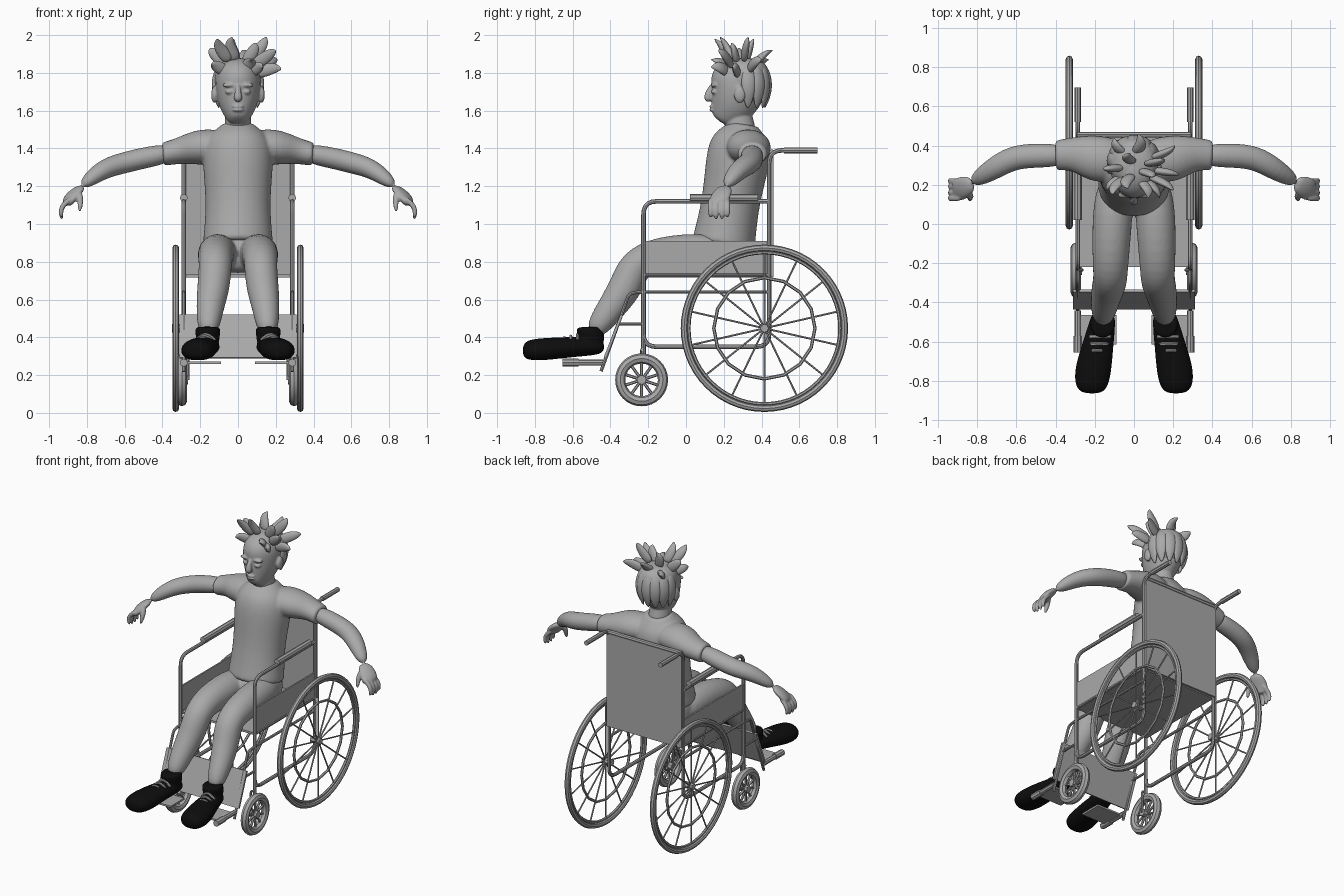
import bpy, bmesh, math
from mathutils import Vector, Matrix

if "Cube" in bpy.data.objects:
    bpy.data.objects.remove(bpy.data.objects["Cube"], do_unlink=True)

X, Y, Z = Vector((1, 0, 0)), Vector((0, 1, 0)), Vector((0, 0, 1))


def material(name, value):
    mat = bpy.data.materials.new(name)
    mat.use_nodes = True
    colour = (value, value, value, 1)
    mat.diffuse_color = colour
    mat.node_tree.nodes["Principled BSDF"].inputs["Base Color"].default_value = colour
    return mat


GREY = material("mid grey", .4)
BLACK = material("shoe black", .004)
LACE = material("lace grey", .5)


def loft(bm, stations, ref, flat=1, sides=12):
    """Skin elliptical rings (x, y, z, radius) along a path."""
    points = [Vector(station[:3]) for station in stations]
    last, rings = len(points) - 1, []
    for i, station in enumerate(stations):
        along = (points[min(i + 1, last)] - points[max(i - 1, 0)]).normalized()
        side = ref.cross(along).normalized()
        up = along.cross(side) * flat
        ring = []
        for j in range(sides):
            angle = math.tau * j / sides
            offset = side * math.cos(angle) + up * math.sin(angle)
            ring.append(bm.verts.new(points[i] + offset * station[3]))
        rings.append(ring)
    for low, high in zip(rings, rings[1:]):
        for j in range(sides):
            k = (j + 1) % sides
            bm.faces.new((low[j], low[k], high[k], high[j]))
    bm.faces.new(rings[0][::-1])
    bm.faces.new(rings[-1])


def column(bm, profile, flat, sides=16):
    """Upright form on the centre line from (y, z, radius) rings."""
    loft(bm, [(0, y, z, radius) for y, z, radius in profile], Y, flat, sides)


def tube(bm, corners, radius, bend=0, ref=X, sides=8):
    """Round tube through corner points, with rounded bends."""
    points = [Vector(corner) for corner in corners]
    path = [points[0]]
    for before, corner, after in zip(points, points[1:], points[2:]):
        start = corner + (before - corner).normalized() * bend
        end = corner + (after - corner).normalized() * bend
        for k in range(6):
            blend = k / 5
            path.append(start.lerp(corner, blend).lerp(corner.lerp(end, blend), blend))
    path.append(points[-1])
    loft(bm, [(*point, radius) for point in path], ref, sides=sides)


def radial(step, count):
    """Unit direction in the wheel plane."""
    angle = math.tau * step / count
    return Y * math.cos(angle) + Z * math.sin(angle)


def hoop(bm, centre, major, minor, segments, sides=8):
    """Torus around the x axis."""
    grid = []
    for i in range(segments):
        out = radial(i, segments)
        tips = [math.tau * j / sides for j in range(sides)]
        grid.append([bm.verts.new(centre + out * (major + minor * math.cos(tip)) + X * minor * math.sin(tip))
                     for tip in tips])
    for i in range(segments):
        for j in range(sides):
            n, k = (i + 1) % segments, (j + 1) % sides
            bm.faces.new((grid[i][j], grid[n][j], grid[n][k], grid[i][k]))


def spokes(bm, hub, count, reach, radius):
    for i in range(count):
        tube(bm, [hub, hub + radial(i + .5, count) * reach], radius, sides=6)


def ball(bm, centre, radii):
    place = Matrix.Translation(centre) @ Matrix.Diagonal((*radii, 1))
    bmesh.ops.create_uvsphere(bm, u_segments=12, v_segments=8, radius=1, matrix=place)


def box(bm, centre, size, tilt=0):
    place = Matrix.Translation(centre) @ Matrix.Rotation(tilt, 4, "X") @ Matrix.Diagonal((*size, 1))
    bmesh.ops.create_cube(bm, size=1, matrix=place)


def reflect(bm):
    """Copy everything built so far to the other side."""
    copy = bmesh.ops.duplicate(bm, geom=bm.verts[:] + bm.edges[:] + bm.faces[:])
    for item in copy["geom"]:
        if isinstance(item, bmesh.types.BMVert):
            item.co.x *= -1


def finish(name, bm, mat, organic=False, voxel=0):
    """Make the object; organic parts are rounded and blended."""
    bmesh.ops.recalc_face_normals(bm, faces=bm.faces[:])
    mesh = bpy.data.meshes.new(name)
    bm.to_mesh(mesh)
    bm.free()
    mesh.materials.append(mat)
    obj = bpy.data.objects.new(name, mesh)
    bpy.context.collection.objects.link(obj)
    if organic:
        mesh.shade_smooth()
        rounding = obj.modifiers.new("Rounding", "SUBSURF")
        rounding.levels = rounding.render_levels = 2
    else:
        bpy.ops.object.select_all(action="DESELECT")
        obj.select_set(True)
        bpy.context.view_layer.objects.active = obj
        bpy.ops.object.shade_smooth_by_angle(angle=math.radians(40))
    if voxel:
        blend = obj.modifiers.new("Blend", "REMESH")
        blend.mode, blend.voxel_size, blend.use_smooth_shade = "VOXEL", voxel, True
        soft = obj.modifiers.new("Relax", "SMOOTH")
        soft.factor, soft.iterations = .5, 2


# Drive wheels: tyre, rim, push ring, spokes and hub
bm = bmesh.new()
hub = Vector((.33, .415, .448))
hoop(bm, hub, .425, .018, 56)
hoop(bm, hub, .4, .009, 56, 6)
hoop(bm, hub, .268, .009, 16, 6)
spokes(bm, hub, 14, .4, .005)
tube(bm, [hub - X * .05, hub + X * .02], .022, ref=Z)
reflect(bm)
finish("drive_wheels", bm, GREY)

# Caster wheels with forks
bm = bmesh.new()
hub = Vector((.297, -.235, .175))
fork = hub - X * .033
hoop(bm, hub, .113, .027, 32)
spokes(bm, hub, 10, .1, .008)
tube(bm, [fork, hub + X * .025], .025, ref=Z)
tube(bm, [fork, fork + Z * .155, hub + Z * .16], .008, .02, ref=Y)
reflect(bm)
finish("caster_wheels", bm, GREY)

# Side frames: main loop, rails, leg hangers and push handles
bm = bmesh.new()
side, front, back, low, arm, grip = .287, -.225, .44, .35, 1.12, 1.39
bend = .07
tube(bm, [(side, front, .3), (side, front, arm), (side, back, arm)], .012, bend)
tube(bm, [(side, front, low + bend), (side, front, low), (side, back, low),
          (side, back, grip), (side, .69, grip)], .012, bend)
for height in (.64, .73):
    tube(bm, [(side, front, height), (side, back, height)], .009)
tube(bm, [(side, front, .64), (side, -.3, .635), (side, -.45, .22)], .009, .03)
tube(bm, [(side, front, .47), (side, -.36, .47)], .008)
reflect(bm)
finish("side_frames", bm, GREY)

# Hand grips and arm pads
bm = bmesh.new()
tube(bm, [(side, .52, grip), (side, .695, grip)], .016)
tube(bm, [(side, .02, arm + .018), (side, .38, arm + .018)], .021)
reflect(bm)
finish("grips_and_arm_pads", bm, GREY)

# Skirt guards, seat, backrest with hem, and calf panel
bm = bmesh.new()
box(bm, (side, .11, .815), (.01, .66, .19))
reflect(bm)
box(bm, (0, .11, .725), (.57, .66, .014))
box(bm, (0, .455, 1.055), (.58, .014, .67))
tube(bm, [X * -side + Y * .455 + Z * 1.38, X * side + Y * .455 + Z * 1.38], .015, ref=Z)
box(bm, (0, -.385, .405), (.62, .014, .245), -.37)
finish("fabric_panels", bm, GREY)

# Foot rests
bm = bmesh.new()
sole = .266
box(bm, (.19, -.54, sole), (.2, .15, .012))
tube(bm, [(side, -.44, sole), (side, -.58, sole)], .016)
tube(bm, [(side, -.57, sole), (side, -.655, sole)], .021)
reflect(bm)
finish("foot_rests", bm, GREY)

# Shirt: sleeves blended into a torso that leans back
bm = bmesh.new()
loft(bm, [(.03, .32, 1.41, .11), (.2, .33, 1.41, .13), (.3, .36, 1.39, .09),
          (.39, .35, 1.37, .08), (.4, .35, 1.37, .08)], Z, .8)
reflect(bm)
profile = [(.89, .19), (.9, .19), (1.1, .17), (1.3, .19), (1.4, .19), (1.47, .16), (1.52, .09), (1.53, .09)]
column(bm, [(.2 + (z - .9) * .17, z, radius) for z, radius in profile], .9)
finish("shirt", bm, GREY, True, .01)

# Arms, palms, fingers and thumbs
bm = bmesh.new()
loft(bm, [(.34, .35, 1.38, .06), (.5, .35, 1.35, .065), (.62, .34, 1.32, .065),
          (.72, .28, 1.29, .06), (.83, .21, 1.2, .035)], Z, .9)
loft(bm, [(.82, .21, 1.2, .04), (.87, .19, 1.16, .06), (.9, .17, 1.12, .06), (.91, .17, 1.1, .05)], Z, .45)
for i in range(4):
    y = .13 + .03 * i
    tip = 1.015 + abs(i - 1.5) * .012
    loft(bm, [(.88, y, 1.14, .015), (.93, y, 1.1, .016), (.94, y, 1.06, .015), (.93, y, tip, .01)], Y, sides=8)
loft(bm, [(.85, .17, 1.18, .02), (.83, .14, 1.13, .02), (.84, .12, 1.06, .01)], X, sides=8)
reflect(bm)
finish("arms", bm, GREY, True, .007)

# Trousers: bent legs and pelvis
bm = bmesh.new()
loft(bm, [(.09, .25, .83, .09), (.11, .06, .85, .11), (.12, -.2, .83, .095), (.12, -.28, .77, .09),
          (.13, -.32, .66, .09), (.15, -.4, .55, .075), (.16, -.5, .41, .056)], Z, 1.04)
reflect(bm)
column(bm, [(.2, .74, .14), (.2, .78, .18), (.2, .88, .18), (.2, .94, .16)], .88)
finish("trousers", bm, GREY, True, .011)

# Shoes with flat soles and ankle collars
bm = bmesh.new()
loft(bm, [(.15, -.43, .35, .05), (.16, -.5, .35, .07), (.18, -.6, .35, .08), (.21, -.75, .33, .1),
          (.22, -.84, .33, .085), (.22, -.865, .33, .04)], Z, .7)
loft(bm, [(.16, -.49, .33, .065), (.16, -.51, .445, .068), (.16, -.51, .457, .068)], Y, 1.1)
for vert in bm.verts:
    vert.co.z = max(vert.co.z, .278)
reflect(bm)
finish("shoes", bm, BLACK, True, .008)

# Laces across the instep
bm = bmesh.new()
for i in range(5):
    middle = Vector((.172, -.575, .43)) + Vector((.008, -.035, -.008)) * i
    drop = Z * -.045
    tube(bm, [middle - X * .05 + drop, middle, middle + X * .05 + drop], .008, .045, ref=Y)
reflect(bm)
finish("laces", bm, LACE)

# Head: ears, brows, eyes, then skull, neck, nose and lips
bm = bmesh.new()
ball(bm, (.125, .285, 1.685), (.018, .032, .045))
ball(bm, (.045, .148, 1.735), (.042, .018, .012))
ball(bm, (.045, .15, 1.7), (.024, .018, .013))
reflect(bm)
column(bm, [(.18, 1.54, .04), (.2, 1.57, .065), (.24, 1.62, .1), (.28, 1.7, .122),
            (.28, 1.79, .122), (.28, 1.85, .09), (.28, 1.88, .03)], 1.25)
column(bm, [(.3, 1.46, .08), (.28, 1.53, .07), (.27, 1.63, .07)], 1.1)
column(bm, [(.14, 1.74, .012), (.12, 1.7, .017), (.113, 1.665, .026), (.13, 1.65, .015)], 1, 10)
for height in (1.604, 1.622):
    ball(bm, (0, .138, height), (.032, .015, .009))
finish("head", bm, GREY, True, .006)

# Hair: cap, swept locks at the nape, spiky locks on top
bm = bmesh.new()
column(bm, [(.34, 1.62, .09), (.32, 1.7, .12), (.31, 1.78, .13), (.3, 1.84, .12), (.3, 1.88, .06)], 1.06)
for i in range(7):
    turn = (i - 3) * .48
    out = X * math.sin(turn) + Y * math.cos(turn)
    nape = [(.1, 1.84, .03), (.125, 1.76, .044), (.12, 1.68, .036), (.1, 1.61, .008)]
    loft(bm, [(*(Y * .315 + out * reach + Z * z), width) for reach, z, width in nape], out, .5, 8)
crown = Vector((0, .29, 1.78))
tips = [(-.11, .15, 1.98), (-.15, .28, 1.93), (-.03, .18, 1.99), (-.02, .36, 1.98), (.09, .24, 1.96),
        (.15, .33, 1.99), (.2, .17, 1.92), (.23, .25, 1.82), (.21, .4, 1.87), (.02, .46, 1.92),
        (-.1, .44, 1.87), (-.14, .17, 1.84), (.13, .13, 1.83), (.07, .13, 1.87)]
for tip in map(Vector, tips):
    root = crown.lerp(tip, .4)
    bow = X * math.copysign(.02, tip.x) + Z * .015
    path = [root, root.lerp(tip, .35) + bow, root.lerp(tip, .7) + bow, tip]
    loft(bm, [(*point, width) for point, width in zip(path, (.035, .038, .026, .004))], Y, .6, 8)
finish("hair", bm, GREY, True)
